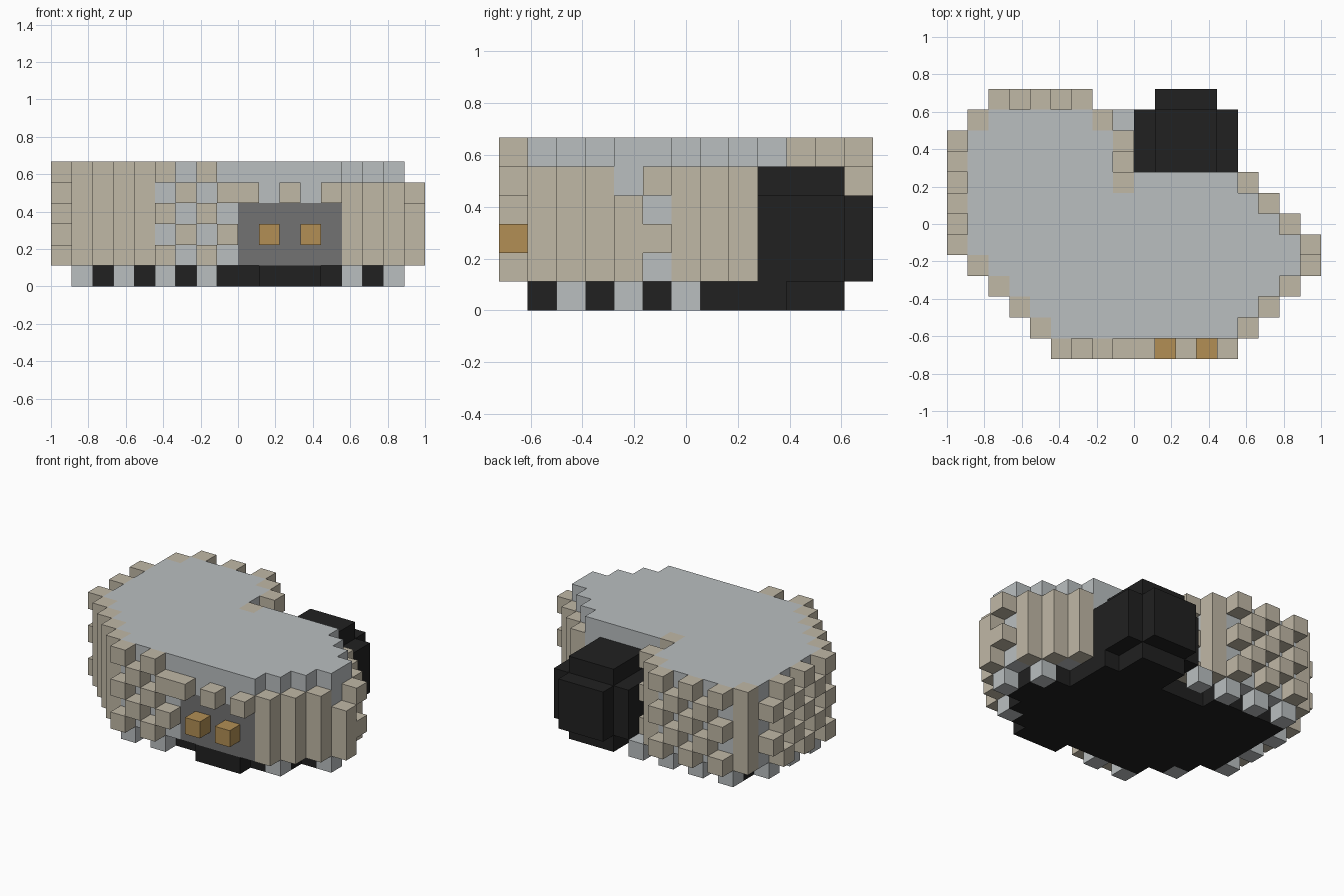
import bpy
import bmesh
from mathutils import Vector

if "Cube" in bpy.data.objects:
    bpy.data.objects.remove(bpy.data.objects["Cube"])

S = 1 / 9                          # block size
ORIGIN = Vector((-1, -6.5 * S, 0))  # corner of the block grid


def material(name, r, g, b):
    m = bpy.data.materials.new(name)
    m.use_nodes = True
    m.diffuse_color = (r, g, b, 1)
    m.node_tree.nodes["Principled BSDF"].inputs["Base Color"].default_value = (r, g, b, 1)
    return m


GREY = material("light grey", .49, .52, .53)
TAN = material("tan", .527, .479, .381)
PANEL = material("panel grey", .171, .171, .171)
ORANGE = material("amber", .445, .275, .091)
BLACK = material("black", .015, .015, .015)


def block(xs, ys, zs):
    return {(x, y, z) for x in xs for y in ys for z in zs}


def span(a, b):
    return range(a, b + 1)


def build(name, cells, mats, rule=None):
    """Make one mesh from the outer faces of a set of grid blocks."""
    bm = bmesh.new()
    for c in sorted(cells):
        for axis in range(3):
            for side in (0, 1):
                near = list(c)
                near[axis] += 2 * side - 1
                if tuple(near) in cells:
                    continue
                u, v = (axis + 1) % 3, (axis + 2) % 3
                corners = []
                for du, dv in ((0, 0), (1, 0), (1, 1), (0, 1)):
                    p = Vector(c)
                    p[axis] += side
                    p[u] += du
                    p[v] += dv
                    corners.append(bm.verts.new(ORIGIN + p * S))
                face = bm.faces.new(corners if side else corners[::-1])
                face.material_index = rule(c, axis, side) if rule else 0
    bmesh.ops.remove_doubles(bm, verts=bm.verts[:], dist=.0001)
    bmesh.ops.dissolve_limit(bm, angle_limit=.01, verts=bm.verts[:],
                             edges=bm.edges[:], delimit={'MATERIAL'})
    mesh = bpy.data.meshes.new(name)
    bm.to_mesh(mesh)
    bm.free()
    for m in mats:
        mesh.materials.append(m)
    obj = bpy.data.objects.new(name, mesh)
    bpy.context.collection.objects.link(obj)


# Body footprint: first and last block of each row, front to back
rows = [(5, 13), (4, 14), (3, 15), (2, 16), (1, 16), (1, 15),
        (1, 14), (1, 13), (1, 7), (1, 7), (2, 6)]
body = set()
for y, (a, b) in enumerate(rows, 1):
    body |= block(span(a, b), [y], span(1, 5))


def body_colour(c, axis, side):
    x, y, z = c
    if axis == 1 and side == 0 and y == 1 and 9 <= x <= 13 and z <= 3:
        return 1                   # recessed front panel
    if (x, y, z) == (8, 8, 5):
        return 2                   # tan stone at the inner corner
    return 0


build("body", body, [GREY, PANEL, TAN], body_colour)

# Black underside, one block in from the body edge
base = block(span(10, 12), [1], [0])
for y in span(2, 10):
    a, b = rows[y - 1]
    base |= block(span(a + 1, b - 1), [y], [0])
base |= block([13], [8, 9], [0]) | block(span(7, 12), [9], [0])
build("underside", base, [BLACK])

# Small grey feet around the lower edge
feet = [(5, 1), (7, 1), (14, 2), (16, 4), (15, 6), (3, 3), (1, 5), (1, 7),
        (1, 9), (2, 11), (4, 11), (6, 11), (8, 11)]
for x, y in feet:
    build("foot", {(x, y, 0)}, [GREY])

# Rounded black barrel at the back
barrel = (block(span(9, 13), span(9, 11), span(1, 3))
          | block(span(10, 12), span(9, 11), span(0, 4))
          | block(span(10, 12), [12], span(1, 3)))
build("rear_barrel", barrel, [BLACK])

# Chequered tan stones: odd levels or even levels
HIGH, LOW = (1, 3, 5), (2, 4)
stones = set()
for x in span(5, 8):               # front
    stones |= block([x], [0], HIGH if x % 2 else LOW)
for y in span(5, 10):              # left-hand wall as seen from the front
    stones |= block([0], [y], HIGH if y % 2 else LOW)
for x in span(2, 6):               # back
    stones |= block([x], [12], LOW if x % 2 else HIGH)
stones |= block([8], [10], HIGH) | block([8], [9], LOW)
stones |= block([17], [5], LOW)
stones |= block((9, 11, 13), [0], [4])
for c in sorted(stones):
    build("wall_stone", {c}, [TAN])

# Upright tan columns on the stepped corners
for i in span(1, 4):
    build("corner_column", block([i], [5 - i], span(1, 5)), [TAN])
for x in (1, 7):
    build("back_column", block([x], [11], span(1, 5)), [TAN])
for i in span(1, 3):
    build("side_column_front", block([13 + i], [i], span(1, 4)), [TAN])
    build("side_column_back", block([13 + i], [9 - i], span(1, 4)), [TAN])
build("side_column_short", block([17], [4], span(1, 3)), [TAN])

# Two amber buttons on the panel
for x in (10, 12):
    build("panel_button", {(x, 0, 2)}, [ORANGE])
